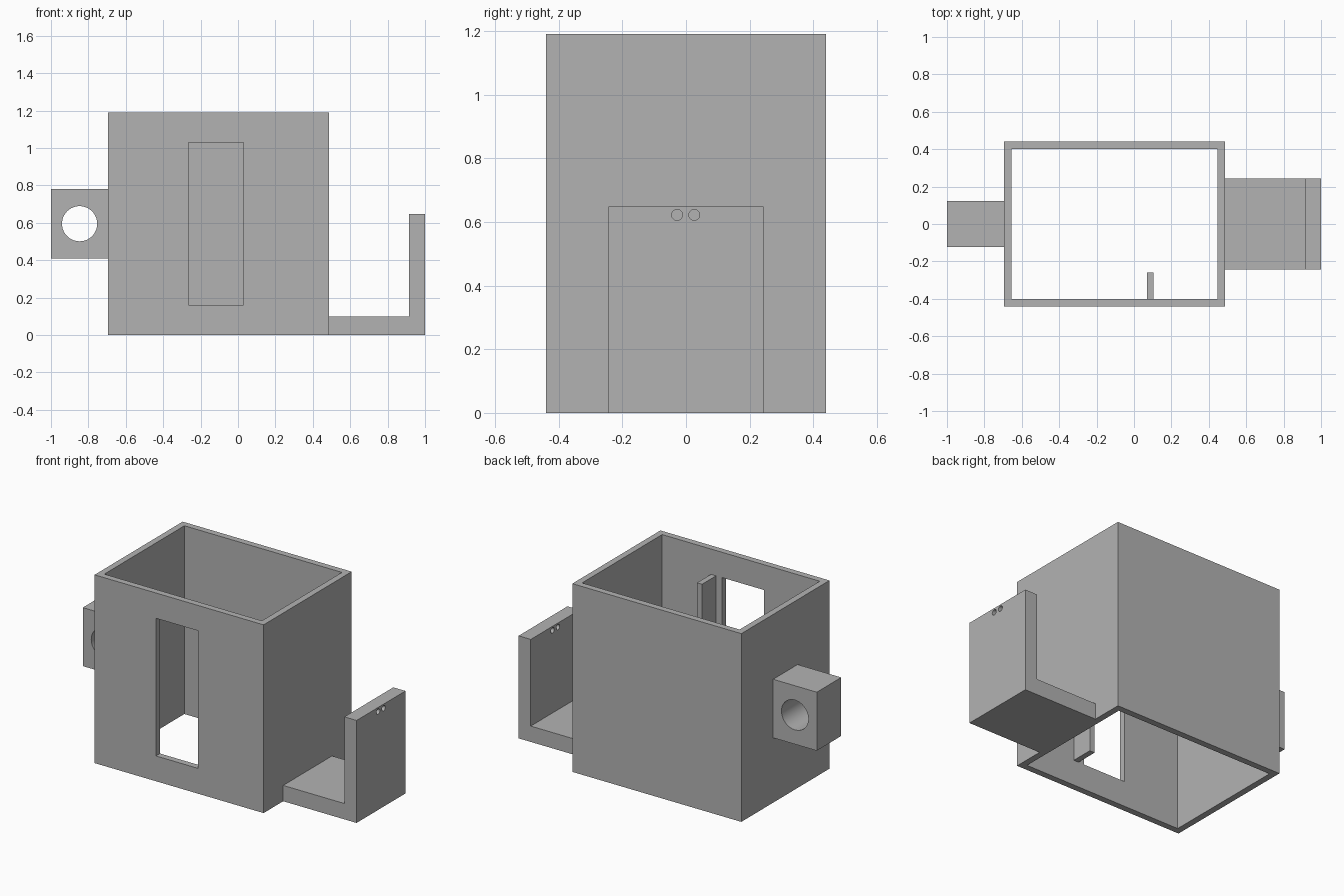
import bpy
import bmesh
from math import pi, radians
from mathutils import Matrix

cube = bpy.data.objects.get("Cube")
if cube:
    bpy.data.objects.remove(cube, do_unlink=True)

GREY = (0.45, 0.45, 0.45, 1.0)
grey = bpy.data.materials.new("plain grey")
grey.use_nodes = True
grey.diffuse_color = GREY
grey.node_tree.nodes["Principled BSDF"].inputs["Base Color"].default_value = GREY


def make_object(name, bm):
    mesh = bpy.data.meshes.new(name)
    bmesh.ops.recalc_face_normals(bm, faces=bm.faces)
    bm.to_mesh(mesh)
    bm.free()
    mesh.materials.append(grey)
    obj = bpy.data.objects.new(name, mesh)
    bpy.context.collection.objects.link(obj)
    return obj


def box(name, x, y, z):
    """Box from its (min, max) range on each axis."""
    bm = bmesh.new()
    size = [b - a for a, b in (x, y, z)]
    centre = [(a + b) / 2 for a, b in (x, y, z)]
    bmesh.ops.create_cube(
        bm, size=1, matrix=Matrix.Translation(centre) @ Matrix.Diagonal((*size, 1)))
    return make_object(name, bm)


def rod(name, centre, radius, length, axis, sides):
    bm = bmesh.new()
    turn = Matrix.Rotation(pi / 2, 4, "Y" if axis == "X" else "X")
    bmesh.ops.create_cone(
        bm, cap_ends=True, segments=sides, radius1=radius, radius2=radius,
        depth=length, matrix=Matrix.Translation(centre) @ turn)
    return make_object(name, bm)


def extrude_profile(name, points, y0, y1):
    """Outline in the xz plane, extruded along y."""
    bm = bmesh.new()
    face = bm.faces.new([bm.verts.new((x, y0, z)) for x, z in points])
    grown = bmesh.ops.extrude_face_region(bm, geom=[face], use_keep_orig=True)
    verts = [v for v in grown["geom"] if isinstance(v, bmesh.types.BMVert)]
    bmesh.ops.translate(bm, verts=verts, vec=(0, y1 - y0, 0))
    return make_object(name, bm)


def cut(obj, *cutters):
    """Subtract the cutters, bake the result and remove the cutters."""
    for cutter in cutters:
        cutter.hide_render = True
        mod = obj.modifiers.new("cut", "BOOLEAN")
        mod.operation = "DIFFERENCE"
        mod.solver = "EXACT"
        mod.object = cutter
    graph = bpy.context.evaluated_depsgraph_get()
    baked = bpy.data.meshes.new_from_object(obj.evaluated_get(graph))
    obj.modifiers.clear()
    obj.data = baked
    for cutter in cutters:
        bpy.data.objects.remove(cutter, do_unlink=True)


LEFT, RIGHT, DEPTH, HEIGHT, WALL = -0.695, 0.487, 0.44, 1.19, 0.04
SLOT_Z = (0.16, 1.03)

# Open-ended housing with a tall slot in the front wall
housing = box("housing", (LEFT, RIGHT), (-DEPTH, DEPTH), (0, HEIGHT))
cut(housing,
    box("cavity", (LEFT + WALL, RIGHT - WALL),
        (-DEPTH + WALL, DEPTH - WALL), (-0.1, HEIGHT + 0.1)),
    box("slot", (-0.265, 0.03), (-DEPTH - 0.1, -DEPTH + 0.1), SLOT_Z))

# Upright fin inside, beside the slot
box("inner_fin", (0.07, 0.105), (-DEPTH + WALL, -0.26), SLOT_Z)

# Side lug with a round bore running front to back
lug = box("side_lug", (-1, LEFT), (-0.122, 0.122), (0.41, 0.78))
cut(lug, rod("bore", (-0.847, 0, 0.595), 0.094, 0.5, "Y", 64))

# L-shaped bracket with two small holes near the top of its upright
bracket = extrude_profile(
    "bracket",
    [(RIGHT, 0), (1, 0), (1, 0.648), (0.915, 0.648), (0.915, 0.1), (RIGHT, 0.1)],
    -0.244, 0.244)
cut(bracket, *[rod("pin_hole", (0.957, y, 0.622), 0.017, 0.2, "X", 32)
               for y in (-0.028, 0.026)])

# Smooth the bores, keep the edges sharp
bpy.ops.object.select_all(action="DESELECT")
for obj in (lug, bracket):
    obj.select_set(True)
bpy.context.view_layer.objects.active = lug
bpy.ops.object.shade_smooth_by_angle(angle=radians(30))
